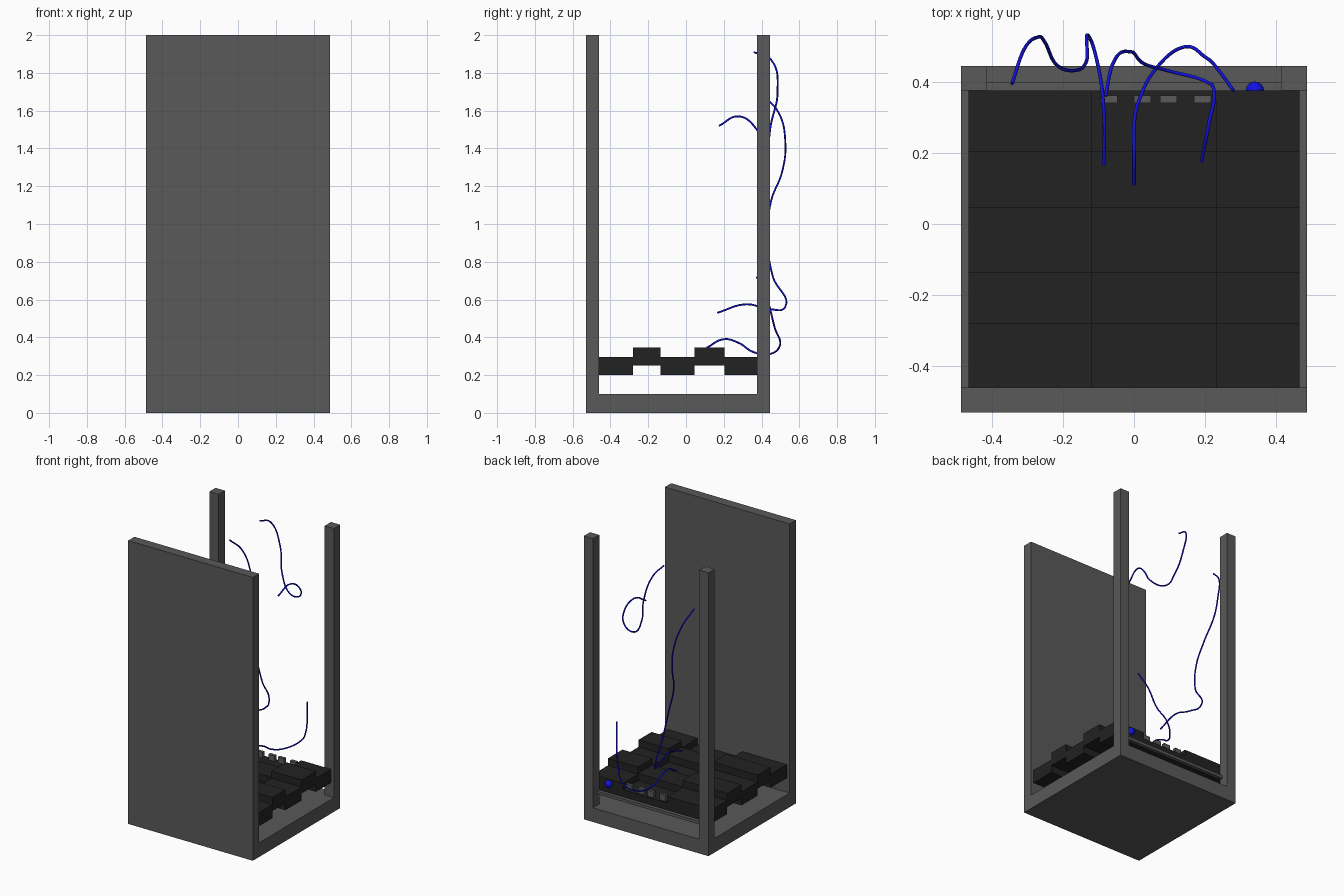
import bpy, math

if "Cube" in bpy.data.objects:
    bpy.data.objects.remove(bpy.data.objects["Cube"])


def material(name, rgb):
    m = bpy.data.materials.new(name)
    m.diffuse_color = (*rgb, 1)
    m.use_nodes = True
    m.node_tree.nodes["Principled BSDF"].inputs["Base Color"].default_value = m.diffuse_color
    return m


GREY = material("frame grey", (0.1, 0.1, 0.1))
BLACK = material("unit black", (0.016, 0.016, 0.016))
BLUE = material("cable blue", (0.006, 0.006, 0.75))


def box(name, x, y, z, mat):
    """Box from (min, max) pairs on each axis."""
    bpy.ops.mesh.primitive_cube_add(size=1)
    o = bpy.context.object
    o.name = name
    for v in o.data.vertices:
        v.co = [r[0] if c < 0 else r[1] for c, r in zip(v.co, (x, y, z))]
    o.data.materials.append(mat)
    return o


def cable(name, points):
    """Smooth round cable through the points."""
    cu = bpy.data.curves.new(name, 'CURVE')
    cu.dimensions = '3D'
    cu.bevel_depth = 0.005
    cu.bevel_resolution = 2
    cu.resolution_u = 8
    cu.use_fill_caps = True
    sp = cu.splines.new('BEZIER')
    sp.bezier_points.add(len(points) - 1)
    for bp, p in zip(sp.bezier_points, points):
        bp.co = p
        bp.handle_left_type = bp.handle_right_type = 'AUTO'
    cu.materials.append(BLUE)
    o = bpy.data.objects.new(name, cu)
    bpy.context.collection.objects.link(o)


# Cabinet: front panel, floor slab, two rear posts
W = 0.487
box("front_panel", (-W, W), (-0.53, -0.46), (0, 2), GREY)
box("base", (-W, W), (-0.46, 0.445), (0, 0.1), GREY)
for side, x in (("left", (-W, -0.415)), ("right", (0.415, W))):
    box(f"rear_post_{side}", x, (0.375, 0.445), (0.1, 2), GREY)

# Thin rear rail below the unit
box("rear_rail", (-0.415, 0.415), (0.375, 0.4), (0.18, 0.2), GREY)

# Stepped unit: alternating rows, centre column sits lower
rows = (-0.46, -0.28, -0.135, 0.045, 0.205, 0.375)
cols = (-0.465, -0.118, 0.231, 0.465)
for r in range(5):
    bottom = 0.25 if r % 2 else 0.2
    for c in range(3):
        height = 0.05 if c == 1 else 0.095
        box(f"unit_block_{r}_{c}", cols[c:c + 2], rows[r:r + 2],
            (bottom, bottom + height), BLACK)

# Small connectors at the rear of the centre column
for i, x in enumerate((-0.07, 0.024, 0.097, 0.193)):
    box(f"connector_{i}", (x - 0.024, x + 0.024), (0.34, 0.362), (0.25, 0.29), GREY)

# Round indicator on the back face
bpy.ops.mesh.primitive_uv_sphere_add(segments=16, ring_count=10, radius=0.026,
                                     location=(0.34, 0.375, 0.262))
lamp = bpy.context.object
lamp.name = "indicator"
lamp.data.materials.append(BLUE)
bpy.ops.object.shade_smooth_by_angle(angle=math.radians(40))

# Loose cables
cable("cable_low", [(0, 0.11, 0.345), (0, 0.2, 0.39), (0, 0.28, 0.37),
                    (0.015, 0.35, 0.325), (0.06, 0.435, 0.31), (0.14, 0.498, 0.36),
                    (0.2, 0.47, 0.45), (0.24, 0.43, 0.6), (0.28, 0.375, 0.72)])
cable("cable_long", [(-0.085, 0.165, 0.53), (-0.085, 0.32, 0.575), (-0.1, 0.44, 0.55),
                     (-0.125, 0.525, 0.56), (-0.133, 0.46, 0.72), (-0.165, 0.432, 0.92),
                     (-0.22, 0.45, 1.12), (-0.25, 0.51, 1.28), (-0.27, 0.526, 1.43),
                     (-0.31, 0.49, 1.59), (-0.343, 0.395, 1.69)])
cable("cable_high", [(0.19, 0.175, 1.52), (0.21, 0.28, 1.57), (0.225, 0.375, 1.5),
                     (0.2, 0.402, 1.435), (0.1, 0.43, 1.42), (0.03, 0.45, 1.53),
                     (-0.01, 0.485, 1.7), (-0.06, 0.45, 1.87), (-0.08, 0.36, 1.91)])
